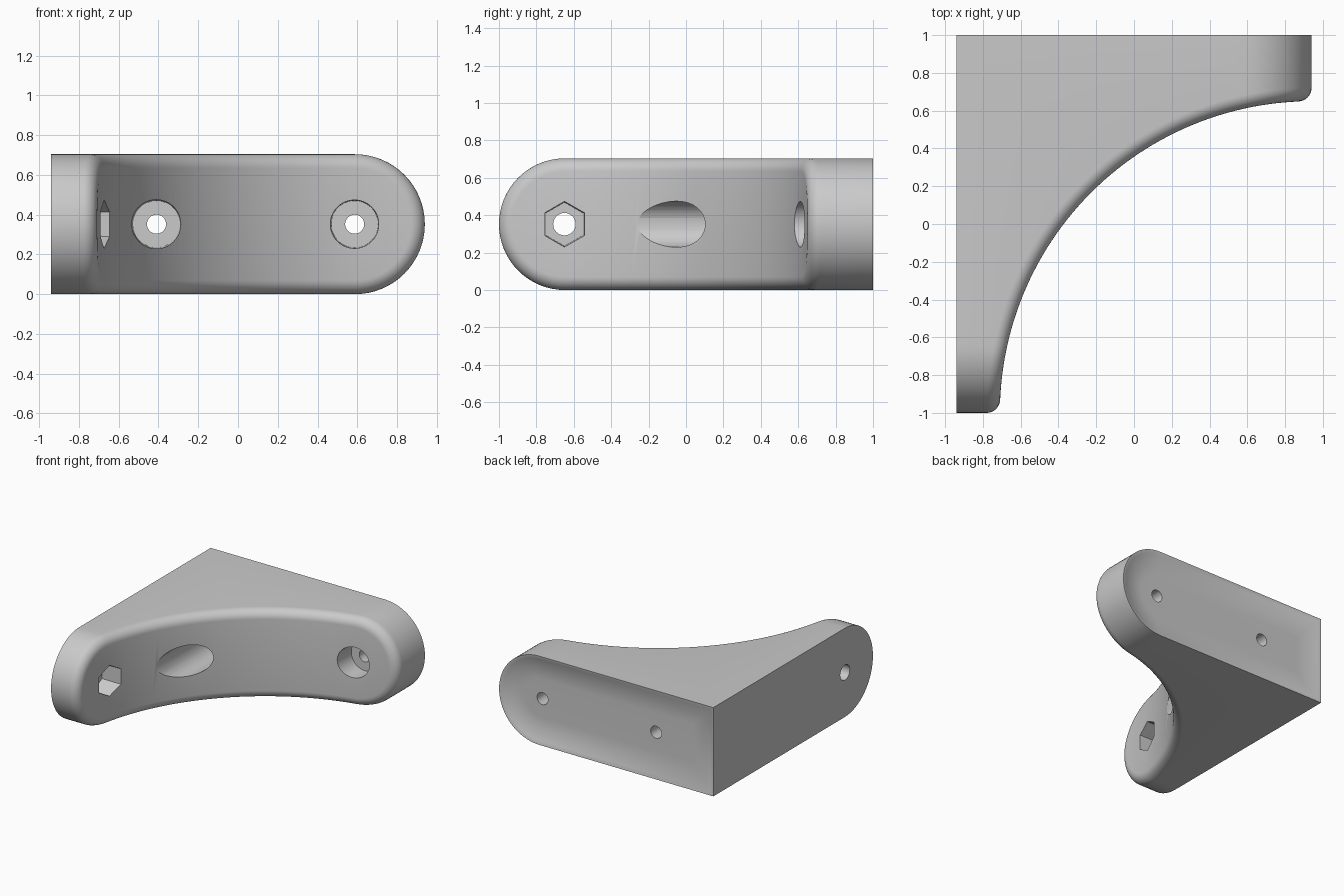
import bpy, bmesh, math
from mathutils import Matrix, Vector

if "Cube" in bpy.data.objects:
    bpy.data.objects.remove(bpy.data.objects["Cube"])

XR, YB, HALF = 0.94, 1.0, 0.352       # half width, half depth, half height
XC, YC, RAD = 0.94, -1.0, 1.65        # axis and radius of the concave face
FIL = 0.07                            # fillet around the concave face
XE, YE = XR - HALF, -YB + HALF        # centres of the rounded arm ends
M, N = 16, 40                         # segments per end quarter and along the arc

grey = bpy.data.materials.new("light_grey")
grey.diffuse_color = (0.59, 0.59, 0.59, 1)
grey.use_nodes = True
grey.node_tree.nodes["Principled BSDF"].inputs["Base Color"].default_value = grey.diffuse_color


def columns(t, d, back=False):
    """(x, y, half height) from right tip to front tip, at depth t and inset d."""
    rad, r, out = RAD + t, HALF - d, []
    for j in range(M + 1):            # right arm end
        a = math.pi / 2 * j / M
        x = XE + r * math.cos(a)
        y = YB if back else YC + math.sqrt(rad ** 2 - (x - XC) ** 2)
        out.append((x, y, r * math.sin(a)))
    a0 = math.acos((XE - XC) / rad)
    a1 = math.pi - math.asin((YE - YC) / rad)
    for k in range(1, N):             # arc, or the square back corner
        u = k / N
        if back:
            x = XE + (-XR - XE) * min(1, 2 * u)
            y = YB + (YE - YB) * max(0, 2 * u - 1)
        else:
            a = a0 + (a1 - a0) * u
            x, y = XC + rad * math.cos(a), YC + rad * math.sin(a)
        out.append((x, y, r))
    for j in range(M, -1, -1):        # front arm end
        a = math.pi / 2 * j / M
        y = YE - r * math.cos(a)
        x = -XR if back else XC - math.sqrt(rad ** 2 - (y - YC) ** 2)
        out.append((x, y, r * math.sin(a)))
    return out


# Bracket body: fillet rings, then the flat mounting faces
rings = []
for i in range(9):
    a = math.pi / 2 * (1 - i / 8)
    rings.append(columns(FIL * (1 - math.sin(a)), FIL * (1 - math.cos(a))))
rings.append(columns(0, 0, True))

bm = bmesh.new()
grid = [[[bm.verts.new((x, y, HALF + s * h)) for x, y, h in ring] for s in (1, -1)]
        for ring in rings]
count = len(rings[0])
for i in range(count - 1):
    for g in (grid[0], grid[-1]):     # concave face and mounting faces
        bm.faces.new((g[0][i], g[0][i + 1], g[1][i + 1], g[1][i]))
    for g, h in zip(grid, grid[1:]):  # top and bottom sides
        for s in (0, 1):
            bm.faces.new((g[s][i], g[s][i + 1], h[s][i + 1], h[s][i]))
bmesh.ops.remove_doubles(bm, verts=bm.verts, dist=1e-5)
bmesh.ops.recalc_face_normals(bm, faces=bm.faces)
mesh = bpy.data.meshes.new("corner_bracket")
bm.to_mesh(mesh)
bm.free()
mesh.materials.append(grey)
bracket = bpy.data.objects.new("corner_bracket", mesh)
bpy.context.collection.objects.link(bracket)
bpy.context.view_layer.objects.active = bracket
bracket.select_set(True)


def subtract(b, name):
    """Cut the bmesh b out of the bracket."""
    bmesh.ops.recalc_face_normals(b, faces=b.faces)
    me = bpy.data.meshes.new(name)
    b.to_mesh(me)
    b.free()
    me.materials.append(grey)
    ob = bpy.data.objects.new(name, me)
    ob.hide_render = True
    bpy.context.collection.objects.link(ob)
    mod = bracket.modifiers.new(name, 'BOOLEAN')
    mod.operation, mod.solver, mod.object = 'DIFFERENCE', 'EXACT', ob
    bpy.ops.object.modifier_apply(modifier=mod.name)
    bpy.data.objects.remove(ob)


def cut(start, end, r1, r2, sides, turn=0):
    """Subtract a cone-like cutter running from start to end."""
    start, end = Vector(start), Vector(end)
    axis = end - start
    place = (Matrix.Translation((start + end) / 2)
             @ axis.to_track_quat('Z', 'Y').to_matrix().to_4x4()
             @ Matrix.Rotation(turn, 4, 'Z'))
    b = bmesh.new()
    bmesh.ops.create_cone(b, cap_ends=True, segments=sides, radius1=r1, radius2=r2,
                          depth=axis.length, matrix=place)
    subtract(b, "hole_cutter")


# Shallow dish in the back mounting face, sloping in from its rim
DEPTH, SLOPE, STEPS = 0.04, 0.2, 8
dish = bmesh.new()
loops = []
for i in range(-1, STEPS + 1):
    u = max(0, i) / STEPS
    inset = 0.003 + SLOPE * u
    y = YB + 0.05 if i < 0 else YB - DEPTH * (1 - (1 - u) ** 2)
    r = HALF - inset
    pts = [(-XR + inset, -r), (-XR + inset, r)]
    for j in range(2 * M + 1):
        a = math.pi / 2 - math.pi * j / (2 * M)
        pts.append((XE + r * math.cos(a), r * math.sin(a)))
    loops.append([dish.verts.new((x, y, HALF + z)) for x, z in pts])
for p, q in zip(loops, loops[1:]):
    for j in range(len(p)):
        k = (j + 1) % len(p)
        dish.faces.new((p[j], p[k], q[k], q[j]))
dish.faces.new(loops[0])
dish.faces.new(loops[-1])
subtract(dish, "dish_cutter")

# Two counterbored screw holes through the back mounting face
for x, y0 in ((-0.41, -0.5), (0.587, 0.45)):
    cut((x, y0, HALF), (x, 0.75, HALF), 0.126, 0.118, 48)
    cut((x, 0.6, HALF), (x, 1.2, HALF), 0.048, 0.048, 32)

# Hexagonal nut pocket and bolt hole through the side mounting face
cut((-0.55, -0.65, HALF), (-0.81, -0.65, HALF), 0.126, 0.117, 6)
cut((-0.7, -0.65, HALF), (-1.1, -0.65, HALF), 0.06, 0.06, 32)

# Smooth rounded surfaces, crisp rims and edges
bpy.ops.object.shade_smooth_by_angle(angle=math.radians(30))
